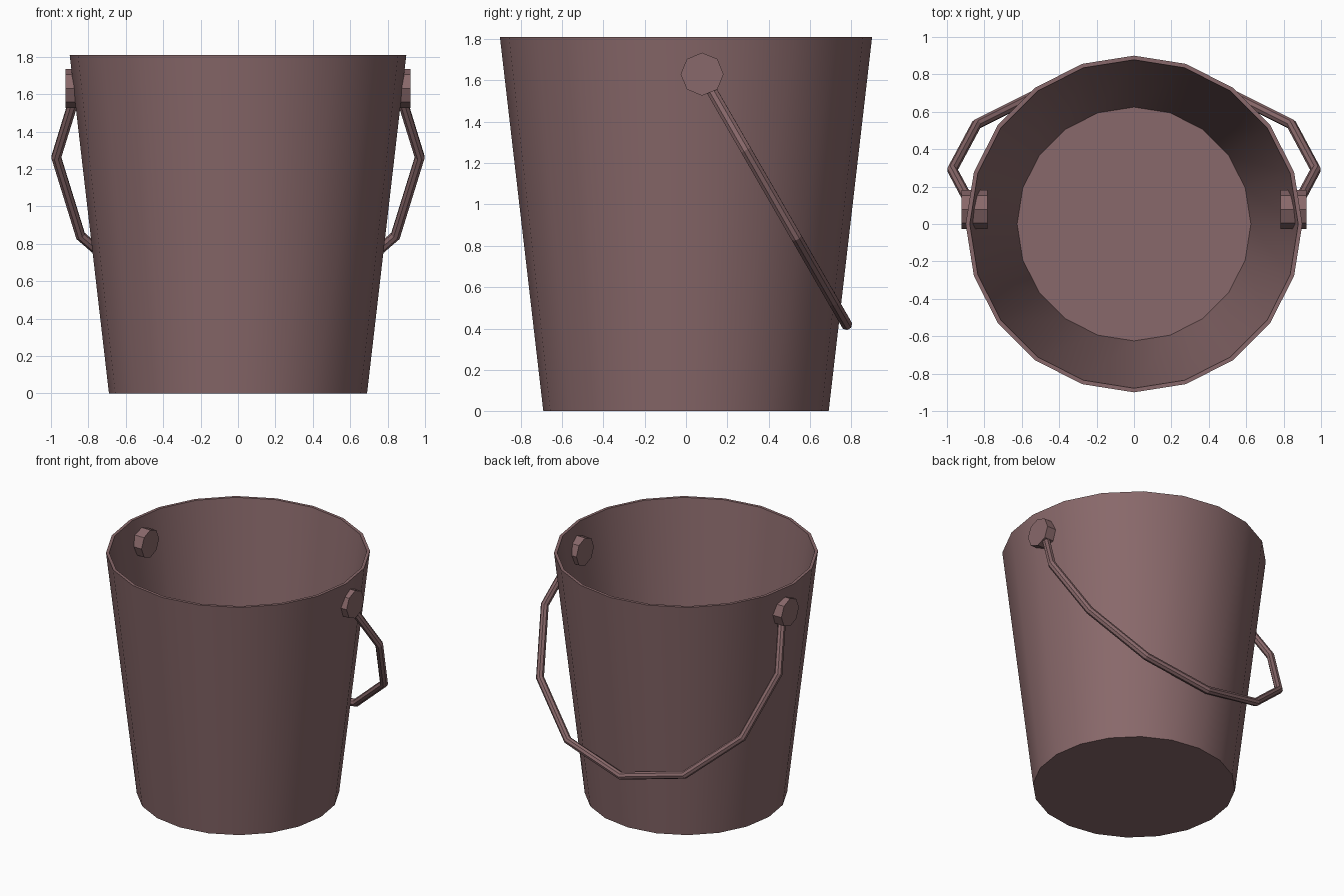
import bpy, bmesh
from math import sin, cos, pi, radians
from mathutils import Matrix

if "Cube" in bpy.data.objects:
    bpy.data.objects.remove(bpy.data.objects["Cube"])

mat = bpy.data.materials.new("bucket_brown")
mat.diffuse_color = (0.25, 0.14, 0.145, 1)
mat.use_nodes = True
mat.node_tree.nodes["Principled BSDF"].inputs["Base Color"].default_value = mat.diffuse_color


def finish(name, bm):
    me = bpy.data.meshes.new(name)
    bmesh.ops.recalc_face_normals(bm, faces=bm.faces)
    bm.to_mesh(me)
    bm.free()
    ob = bpy.data.objects.new(name, me)
    me.materials.append(mat)
    bpy.context.collection.objects.link(ob)
    return ob


# bucket body: open tapered shell with a thin rim, 20 sides
SIDES = 20
profile = [(0.69, 0.0), (0.90, 1.81), (0.878, 1.81), (0.625, 0.05)]
bm = bmesh.new()
rings = [[bm.verts.new((r * cos(2 * pi * i / SIDES), r * sin(2 * pi * i / SIDES), z))
          for i in range(SIDES)] for r, z in profile]
for a, b in zip(rings, rings[1:]):
    for i in range(SIDES):
        j = (i + 1) % SIDES
        bm.faces.new((a[i], a[j], b[j], b[i]))
bm.faces.new(rings[0])
bm.faces.new(rings[-1])
body = finish("bucket_body", bm)
bpy.context.view_layer.objects.active = body
body.select_set(True)
bpy.ops.object.shade_smooth_by_angle(angle=radians(30))
body.select_set(False)

# octagonal pivots through the wall on both sides
PIVOT_Y, PIVOT_Z = 0.078, 1.63
for side, label in ((-1, "left"), (1, "right")):
    bm = bmesh.new()
    bmesh.ops.create_cone(bm, cap_ends=True, segments=8, radius1=0.104, radius2=0.104,
                          depth=0.137,
                          matrix=Matrix.Translation((side * 0.853, PIVOT_Y, PIVOT_Z))
                          @ Matrix.Rotation(pi / 2, 4, 'Y'))
    finish("pivot_" + label, bm)

# handle: part of a 12-sided hoop hanging down at the back
R, DROP, TILT = 0.972, 0.424, radians(60)
curve = bpy.data.curves.new("handle", 'CURVE')
curve.dimensions = '3D'
curve.bevel_depth = 0.028
curve.bevel_resolution = 2
curve.use_fill_caps = True
spline = curve.splines.new('POLY')
spline.points.add(8)
for k, p in enumerate(spline.points):
    a = radians(-30 + 30 * k)
    s = DROP + R * sin(a)
    p.co = (R * cos(a), PIVOT_Y + s * cos(TILT), PIVOT_Z - s * sin(TILT), 1)
spline.use_smooth = False
curve.materials.append(mat)
handle = bpy.data.objects.new("handle", curve)
bpy.context.collection.objects.link(handle)
bpy.context.view_layer.objects.active = handle
handle.select_set(True)
bpy.ops.object.convert(target='MESH')
bpy.ops.object.shade_flat()
